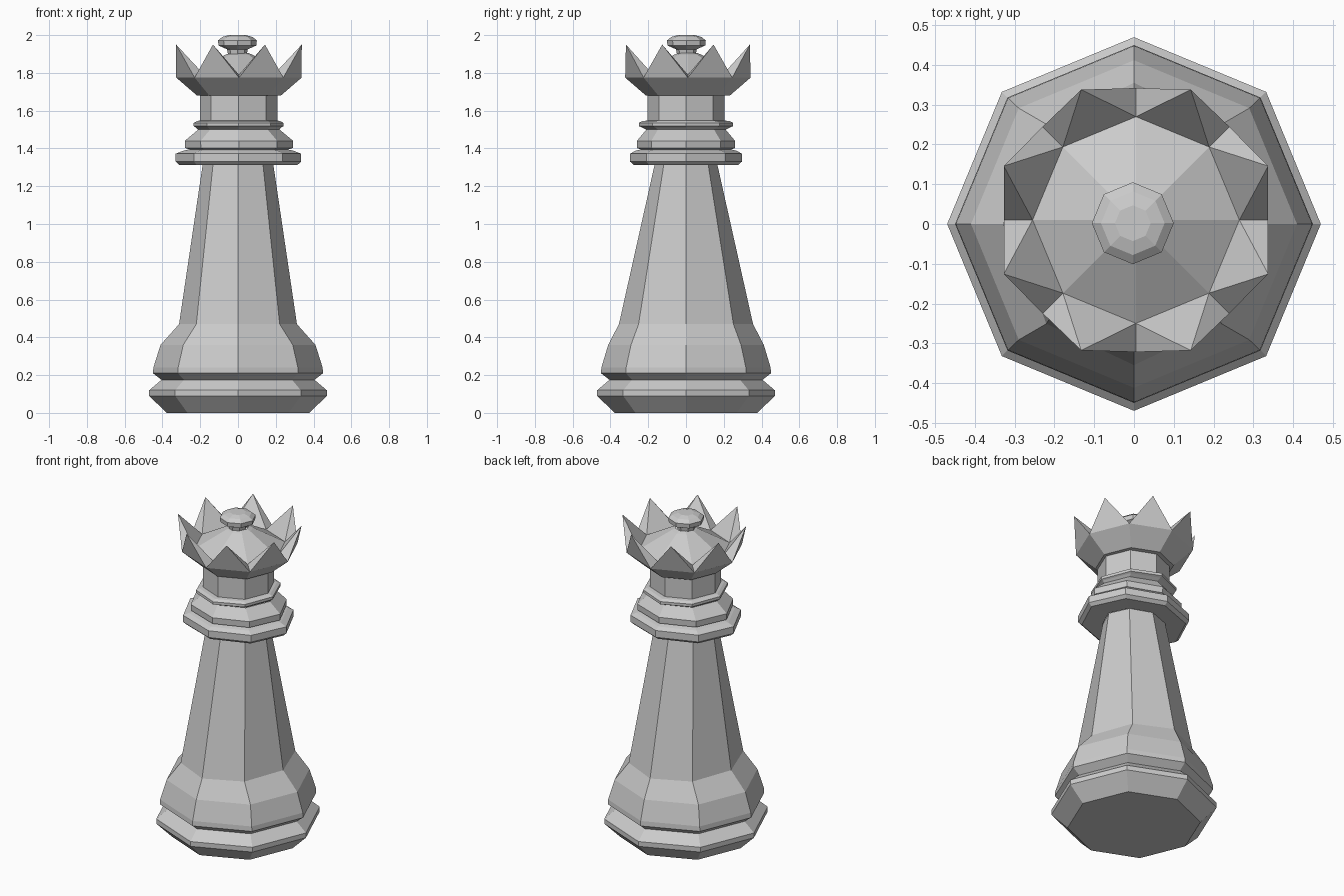
import bpy
from math import cos, sin, pi

if "Cube" in bpy.data.objects:
    bpy.data.objects.remove(bpy.data.objects["Cube"])

N = 8


def ring(z, rx, ry, cx=0.0, cy=0.0, turn=0.0):
    """One octagonal cross-section."""
    return [(cx + rx * cos(2 * pi * k / N + turn),
             cy + ry * sin(2 * pi * k / N + turn), z) for k in range(N)]


def make(name, verts, faces):
    mesh = bpy.data.meshes.new(name)
    mesh.from_pydata(verts, [], faces)
    mesh.update()
    obj = bpy.data.objects.new(name, mesh)
    bpy.context.collection.objects.link(obj)
    return obj


def lathe(name, profile, cx=0.0, cy=0.0, cap_bottom=False, cap_top=False):
    """Stack octagons from (z, rx, ry) rows, bottom to top."""
    verts, faces = [], []
    for z, rx, ry in profile:
        verts += ring(z, rx, ry, cx, cy)
    for i in range(len(profile) - 1):
        for k in range(N):
            a, b = i * N + k, i * N + (k + 1) % N
            faces.append((a, b, b + N, a + N))
    if cap_bottom:
        faces.append(tuple(reversed(range(N))))
    if cap_top:
        faces.append(tuple(range(len(verts) - N, len(verts))))
    return make(name, verts, faces)


# Foot plate and the flared foot above it
lathe("base", [(0, .378, .378), (.09, .47, .47), (.12, .47, .47),
               (.175, .405, .405)], cap_bottom=True)
lathe("foot", [(.175, .405, .405), (.21, .45, .45), (.24, .448, .448),
               (.36, .41, .412), (.47, .312, .355)])

# Tapered shaft
lathe("shaft", [(.47, .312, .355), (1.315, .187, .166)])

# Stacked collars
lathe("lower_collar", [(1.315, .187, .166), (1.312, .312, .275),
                       (1.33, .332, .296), (1.372, .332, .296),
                       (1.387, .295, .27), (1.395, .26, .24)], cx=.002)
lathe("middle_collar", [(1.395, .26, .24), (1.402, .285, .258),
                        (1.44, .287, .26), (1.50, .215, .21)], cx=.005)
lathe("upper_collar", [(1.50, .215, .21), (1.512, .228, .235),
                       (1.518, .238, .25), (1.535, .238, .25),
                       (1.545, .22, .23), (1.548, .205, .203)], cx=.003)

# Neck
lathe("neck", [(1.545, .205, .203), (1.68, .205, .203)], cx=.003)

# Crown: flared cup whose rim rises into eight points
CX, CY = .005, .01
lower = ring(1.68, .222, .222, CX, CY)
outer = ring(1.775, .332, .332, CX, CY)
inner = ring(1.79, .26, .26, CX, CY)
tips = ring(1.95, .36, .355, CX, CY, pi / N)
faces = []
for k in range(N):
    j = (k + 1) % N
    lo, lo2, ou, ou2 = k, j, N + k, N + j
    inn, inn2, tip = 2 * N + k, 2 * N + j, 3 * N + k
    faces += [(lo, lo2, ou2, ou), (ou, ou2, tip), (inn2, inn, tip),
              (inn, ou, tip), (ou2, inn2, tip)]
faces.append(tuple(reversed(range(N))))
make("crown", lower + outer + inner + tips, faces)

# Domed top inside the crown, then the flattened knob
lathe("crown_dome", [(1.79, .26, .26), (1.895, .075, .075), (1.905, .05, .05)], CX, CY)
lathe("knob", [(1.90, .05, .05), (1.925, .055, .055), (1.945, .10, .10),
               (1.972, .103, .103), (1.99, .08, .08), (2.0, .045, .045)],
      -.003, .002, cap_top=True)
